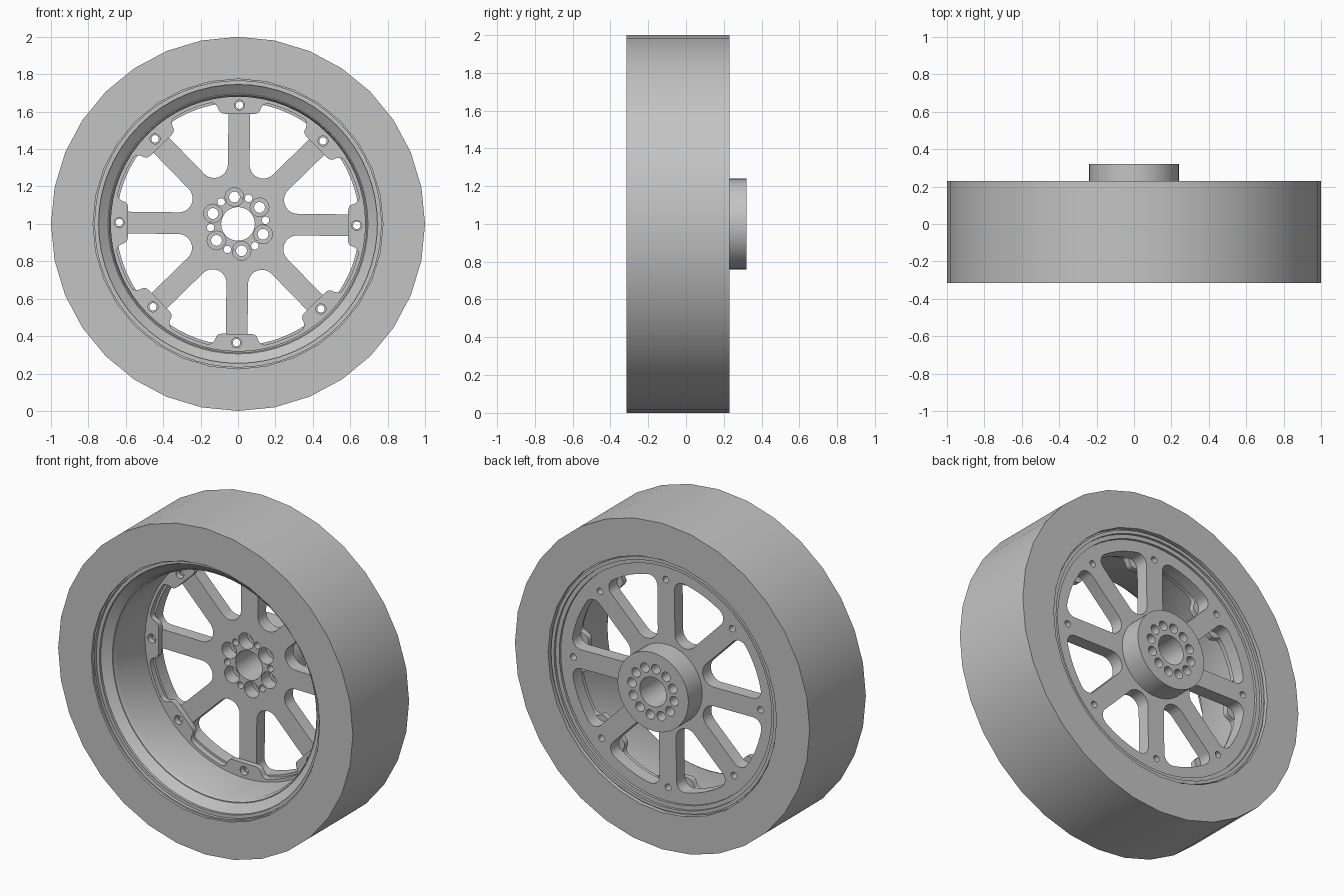
import bpy, bmesh
from math import sin, cos, asin, pi, radians

cube = bpy.data.objects.get("Cube")
if cube:
    bpy.data.objects.remove(cube, do_unlink=True)

# One plain grey for the whole wheel
grey = bpy.data.materials.new("plain_grey")
grey.use_nodes = True
GREY = (0.55, 0.55, 0.55, 1)
grey.diffuse_color = GREY
grey.node_tree.nodes["Principled BSDF"].inputs["Base Color"].default_value = GREY

TILT = radians(-0.7)      # small turn of the spokes
SPOKES = 8
HALF = pi / SPOKES        # half the angle between two spokes


def add_object(name, mesh):
    obj = bpy.data.objects.new(name, mesh)
    bpy.context.scene.collection.objects.link(obj)
    mesh.materials.clear()
    mesh.materials.append(grey)
    bpy.ops.object.select_all(action='DESELECT')
    obj.select_set(True)
    bpy.context.view_layer.objects.active = obj
    bpy.ops.object.shade_smooth_by_angle(angle=radians(30))
    return obj


def arc(cx, cy, r, a0, a1, n):
    return [(cx + r * cos(a0 + (a1 - a0) * i / n), cy + r * sin(a0 + (a1 - a0) * i / n))
            for i in range(n + 1)]


def circle(r, n=32, cx=0, cy=0):
    return arc(cx, cy, r, 0, 2 * pi, n)[:-1]


def turn(points, a):
    return [(x * cos(a) - y * sin(a), x * sin(a) + y * cos(a)) for x, y in points]


def hole_ring(count, radius, size, start):
    return [turn(circle(size, 20, radius), start + 2 * pi * i / count) for i in range(count)]


def plate(name, loops, front, back):
    """Flat plate facing the axle: first loop is the outline, the rest are holes."""
    curve = bpy.data.curves.new(name, 'CURVE')
    curve.dimensions = '2D'
    curve.fill_mode = 'BOTH'
    curve.extrude = (back - front) / 2
    for loop in loops:
        spline = curve.splines.new('POLY')
        spline.points.add(len(loop) - 1)
        for point, (x, y) in zip(spline.points, loop):
            point.co = (x, y, 0, 1)
        spline.use_cyclic_u = True
    helper = bpy.data.objects.new(name + "_outline", curve)
    bpy.context.scene.collection.objects.link(helper)
    graph = bpy.context.evaluated_depsgraph_get()
    mesh = bpy.data.meshes.new_from_object(helper.evaluated_get(graph))
    bpy.data.objects.remove(helper, do_unlink=True)
    bm = bmesh.new()
    bm.from_mesh(mesh)
    bmesh.ops.remove_doubles(bm, verts=bm.verts, dist=0.0001)
    bmesh.ops.recalc_face_normals(bm, faces=bm.faces)
    bm.to_mesh(mesh)
    bm.free()
    obj = add_object(name, mesh)
    obj.rotation_euler = (pi / 2, 0, 0)
    obj.location = (0, (front + back) / 2, 1)
    return obj


def lathe(name, profile, segments):
    """Spin a closed (radius, y) profile around the axle."""
    bm = bmesh.new()
    rings = []
    for i in range(segments):
        a = 2 * pi * i / segments
        rings.append([bm.verts.new((r * cos(a), y, 1 + r * sin(a))) for r, y in profile])
    n = len(profile)
    for i in range(segments):
        p, q = rings[i], rings[(i + 1) % segments]
        for j in range(n):
            k = (j + 1) % n
            bm.faces.new((p[j], p[k], q[k], q[j]))
    bmesh.ops.recalc_face_normals(bm, faces=bm.faces)
    mesh = bpy.data.meshes.new(name)
    bm.to_mesh(mesh)
    bm.free()
    return add_object(name, mesh)


# Tyre: a plain square-edged band
lathe("tyre", [(1, -0.315), (1, 0.23), (0.775, 0.23), (0.775, -0.315)], 32)

# Rim barrel with stepped lips at both ends
lathe("rim_barrel", [
    (0.78, -0.3), (0.765, -0.3), (0.765, -0.28), (0.745, -0.28), (0.745, -0.265),
    (0.695, -0.225), (0.69, -0.225), (0.68, -0.2), (0.68, 0.11), (0.72, 0.11),
    (0.72, 0.2), (0.745, 0.2), (0.745, 0.215), (0.765, 0.215), (0.765, 0.205),
    (0.78, 0.205)], 64)


# Window between two spokes, rounded at the hub end and at both outer corners
def window(spoke_half=0.058, reach=0.344, outer=0.65, fillet=0.055):
    side = HALF + pi / 2
    g = HALF - asin((spoke_half + fillet) / (outer - fillet))
    cx, cy = (outer - fillet) * cos(g), (outer - fillet) * sin(g)
    loop = arc(reach, 0, reach * sin(HALF) - spoke_half, side, 2 * pi - side, 14)
    loop += arc(cx, -cy, fillet, -side, -g, 6)
    loop += arc(0, 0, outer, -g, g, 8)[1:-1]
    loop += arc(cx, cy, fillet, g, side, 6)
    return loop


BOLT = 0.635
HUB_RING = 0.145
big_start, small_start = radians(37.5), radians(7.5)

# Spoked centre with bolt holes and counterbores round the axle
windows = [turn(window(), TILT + HALF * (2 * i + 1)) for i in range(SPOKES)]
plate("spoked_centre",
      [circle(0.722, 64), circle(0.09)] + windows
      + hole_ring(SPOKES, BOLT, 0.02, TILT)
      + hole_ring(6, HUB_RING, 0.05, big_start)
      + hole_ring(6, HUB_RING + 0.003, 0.02, small_start), 0.105, 0.185)

# Hub boss at the back
plate("hub_boss",
      [circle(0.24, 48), circle(0.09)]
      + hole_ring(12, HUB_RING, 0.029, small_start), 0.185, 0.32)

# Mounting flange with a lug in front of each spoke end
lug_side = [(0.645, 0.145), (0.638, 0.128), (0.622, 0.116), (0.602, 0.108),
            (0.592, 0.097), (0.588, 0.08)]
lug = [(r, -t) for r, t in lug_side] + lug_side[::-1]
flange_edge = []
for i in range(SPOKES):
    a = TILT + 2 * HALF * i
    flange_edge += turn(lug, a)
    flange_edge += arc(0, 0, 0.663, a + 0.24, a + 2 * HALF - 0.24, 6)
plate("lug_flange",
      [circle(0.69, 64), flange_edge] + hole_ring(SPOKES, BOLT, 0.027, TILT),
      0.07, 0.105)
